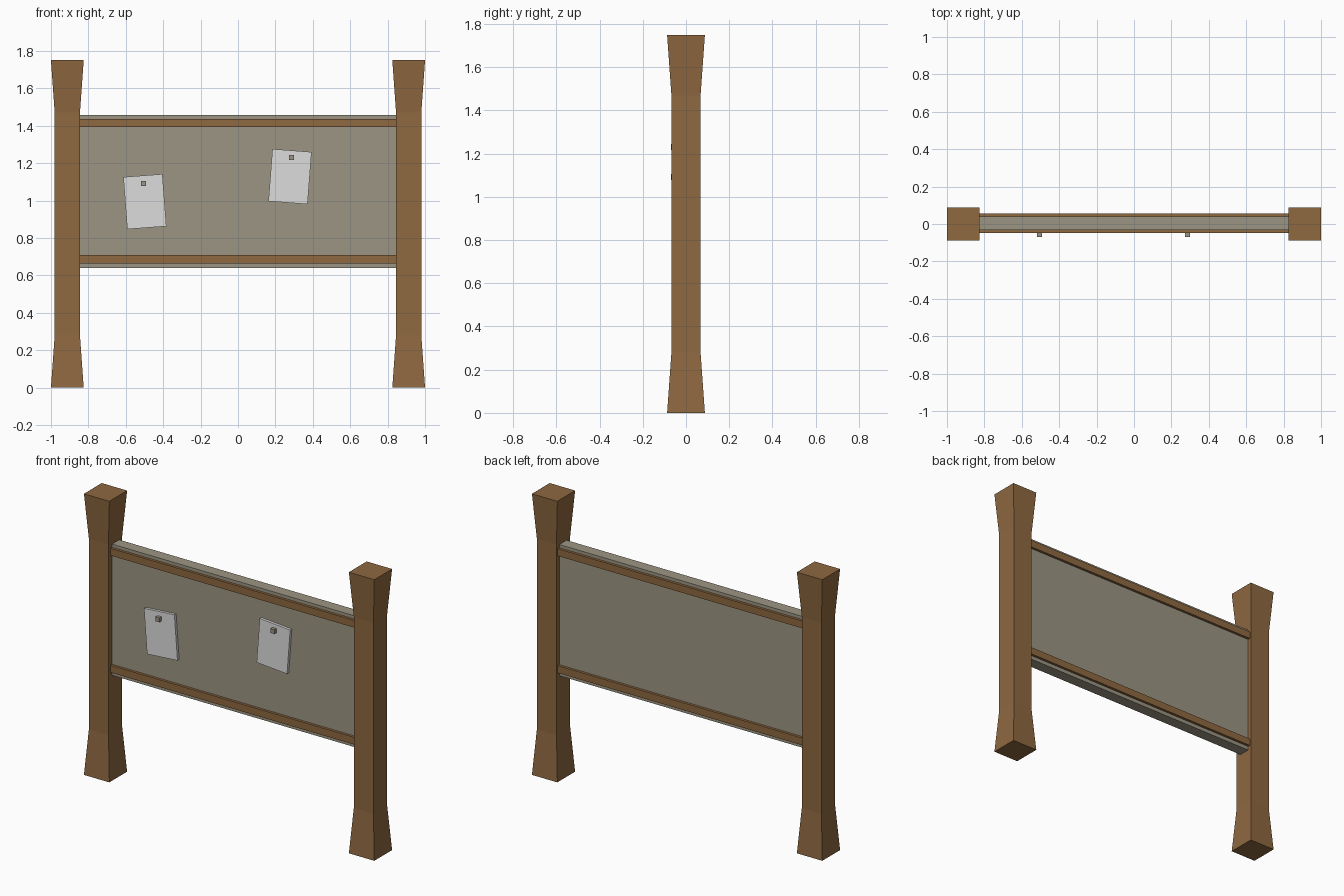
import bpy, bmesh, math
from mathutils import Matrix

if "Cube" in bpy.data.objects:
    bpy.data.objects.remove(bpy.data.objects["Cube"])


def srgb(r, g, b):
    return tuple(((c / 255 + 0.055) / 1.055) ** 2.4 for c in (r, g, b)) + (1.0,)


def material(name, rgb):
    m = bpy.data.materials.new(name)
    m.diffuse_color = srgb(*rgb)
    m.use_nodes = True
    m.node_tree.nodes["Principled BSDF"].inputs["Base Color"].default_value = m.diffuse_color
    return m


wood = material("brown wood", (142, 104, 64))
panel = material("grey panel", (156, 149, 131))
white = material("paper white", (220, 220, 220))


def finish(bm, name, mat):
    bmesh.ops.recalc_face_normals(bm, faces=bm.faces)
    me = bpy.data.meshes.new(name)
    bm.to_mesh(me)
    bm.free()
    me.materials.append(mat)
    ob = bpy.data.objects.new(name, me)
    bpy.context.collection.objects.link(ob)
    return ob


def box(name, mat, x, y, z):
    """Box spanning the (low, high) ranges, with its origin at the centre."""
    bm = bmesh.new()
    bmesh.ops.create_cube(bm, size=1)
    size = [r[1] - r[0] for r in (x, y, z)]
    bmesh.ops.transform(bm, matrix=Matrix.Diagonal((*size, 1)), verts=bm.verts)
    ob = finish(bm, name, mat)
    ob.location = [(r[0] + r[1]) / 2 for r in (x, y, z)]
    return ob


# Square posts, flared at foot and head
def post(name, cx):
    bm = bmesh.new()
    rings = []
    for z, h in ((0, 0.0875), (0.28, 0.0675), (1.47, 0.0675), (1.75, 0.0875)):
        rings.append([bm.verts.new((cx + sx * h, sy * h, z))
                      for sx, sy in ((-1, -1), (1, -1), (1, 1), (-1, 1))])
    for a, b in zip(rings, rings[1:]):
        for i in range(4):
            j = (i + 1) % 4
            bm.faces.new((a[i], a[j], b[j], b[i]))
    bm.faces.new(rings[0])
    bm.faces.new(rings[-1])
    finish(bm, name, wood)


post("left_post", -0.9125)
post("right_post", 0.9125)

# Board between the posts
box("board", panel, (-0.86, 0.86), (-0.032, 0.039), (0.64, 1.457))

# Rails on both faces of the board, top and bottom
for side, y in (("front", (-0.048, -0.03)), ("back", (0.037, 0.055))):
    for level, z in (("lower", (0.664, 0.709)), ("upper", (1.392, 1.437))):
        box(f"{side}_{level}_rail", wood, (-0.86, 0.86), y, z)

# Tilted notices, each held by a square pin
for side, px, pz, tilt, nx, nz in (("left", -0.498, 0.994, 4.3, -0.506, 1.092),
                                   ("right", 0.278, 1.128, -4.4, 0.286, 1.231)):
    paper = box(f"{side}_notice", white, (px - 0.105, px + 0.105),
                (-0.049, -0.031), (pz - 0.14, pz + 0.14))
    paper.rotation_euler.y = math.radians(-tilt)
    box(f"{side}_pin", panel, (nx - 0.0135, nx + 0.0135),
        (-0.07, -0.048), (nz - 0.0135, nz + 0.0135))
